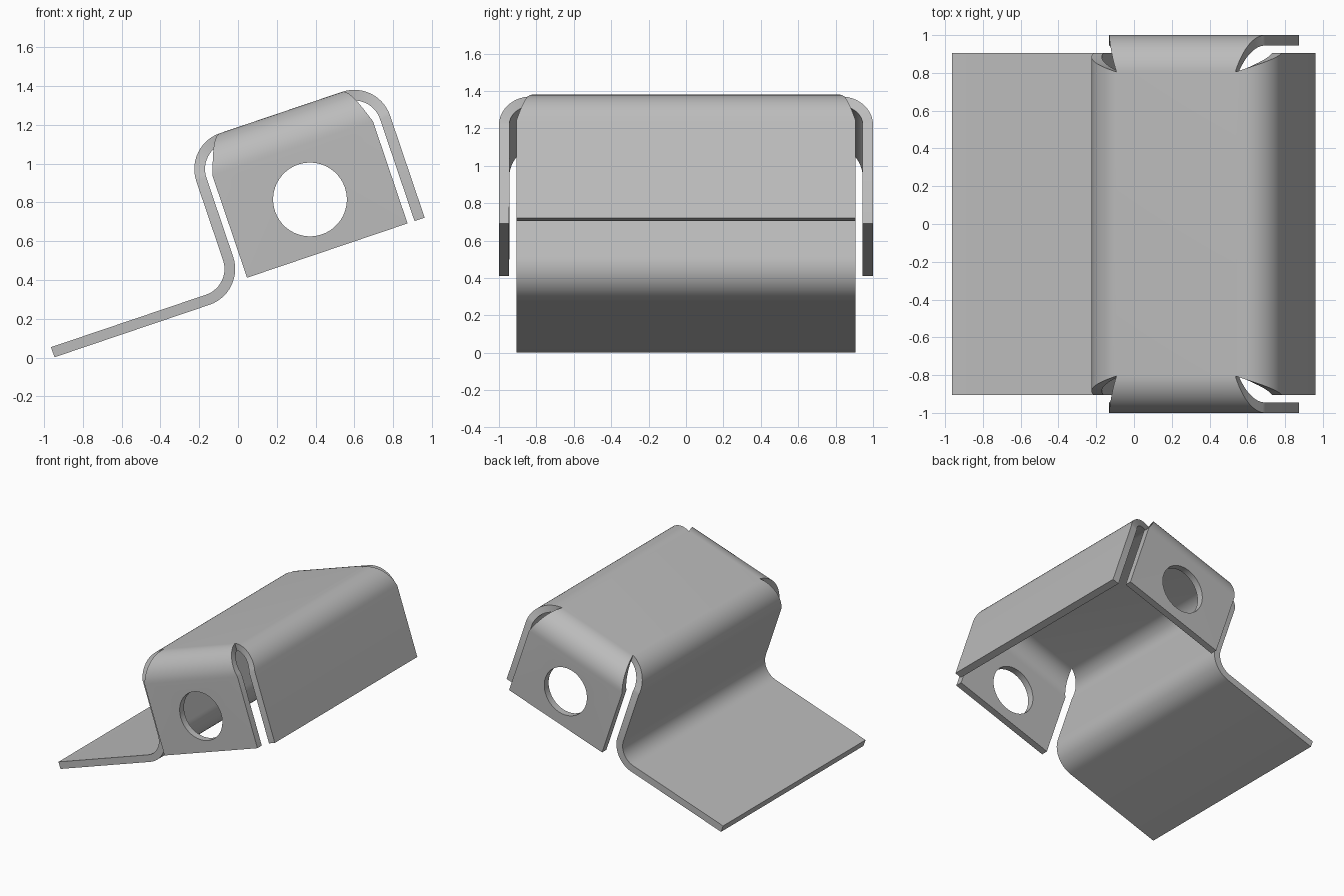
import bpy
import bmesh
from math import sin, cos, pi, radians
from mathutils import Matrix, Vector

if "Cube" in bpy.data.objects:
    bpy.data.objects.remove(bpy.data.objects["Cube"], do_unlink=True)

THICK = 0.055
R = 0.1675          # bend radius at mid thickness
STEPS = 14          # segments per bend
TILT = radians(18.7)

# Mid-surface layout, before tilting
FLANGE_Z, TOP_Z, END_Z = 0.3325, 1.0975, 0.375
FLANGE_X, BEND_L, BEND_R = -0.895, 0.283, 0.947
BEND_Z = TOP_Z - R
WIDE, NARROW = 0.905, 0.805      # half widths of walls and of the top panel
TAB_L, TAB_R = 0.176, 1.049      # side tab edges
HOLE_X, HOLE_Z, HOLE_R = 0.6125, 0.653, 0.19


def arc(cx, cz, start, end, w0, w1):
    """Bend rows (x, z, half width), the width easing along the bend."""
    rows = []
    for i in range(STEPS + 1):
        t = i / STEPS
        a = radians(start + (end - start) * t)
        rows.append((cx + R * cos(a), cz + R * sin(a), w0 + (w1 - w0) * t))
    return rows


def strip(rows):
    for a, b in zip(rows, rows[1:]):
        bm.faces.new((a[0], a[1], b[1], b[0]))


bm = bmesh.new()

# Main strip: flange, wall, top panel, back wall
left_wall_x = BEND_L - R
profile = [(FLANGE_X, FLANGE_Z, WIDE)]
profile += arc(left_wall_x - R, FLANGE_Z + R, -90, 0, WIDE, WIDE)
profile += arc(BEND_L, BEND_Z, 180, 90, WIDE, NARROW)
top_row = len(profile) - 1
profile += arc(BEND_R, BEND_Z, 90, 0, NARROW, WIDE)
profile += [(BEND_R + R, END_Z, WIDE)]
main = [(bm.verts.new((x, -w, z)), bm.verts.new((x, w, z))) for x, z, w in profile]
strip(main)

# Side tabs with tapered bends and round holes
for side, sign in enumerate((-1, 1)):
    rows = [(main[top_row][side], main[top_row + 1][side])]
    for i in range(1, STEPS + 1):
        t = i / STEPS
        y = sign * (NARROW + R * sin(t * pi / 2))
        z = BEND_Z + R * cos(t * pi / 2)
        rows.append((bm.verts.new((BEND_L + (TAB_L - BEND_L) * t, y, z)),
                     bm.verts.new((BEND_R + (TAB_R - BEND_R) * t, y, z))))
    strip(rows)
    y = sign * (NARROW + R)
    outline = [rows[-1][0], rows[-1][1],
               bm.verts.new((TAB_R, y, END_Z)), bm.verts.new((TAB_L, y, END_Z))]
    hole = [bm.verts.new((HOLE_X + HOLE_R * cos(2 * pi * k / 48), y,
                          HOLE_Z + HOLE_R * sin(2 * pi * k / 48))) for k in range(48)]
    edges = []
    for loop in (outline, hole):
        for a, b in zip(loop, loop[1:] + loop[:1]):
            edges.append(bm.edges.get((a, b)) or bm.edges.new((a, b)))
    bmesh.ops.triangle_fill(bm, edges=edges, use_beauty=True, normal=Vector((0, sign, 0)))

bmesh.ops.recalc_face_normals(bm, faces=bm.faces[:])
bm.transform(Matrix.Rotation(-TILT, 4, "Y"))
mesh = bpy.data.meshes.new("bent_bracket")
bm.to_mesh(mesh)
bm.free()

bracket = bpy.data.objects.new("bent_bracket", mesh)
bpy.context.collection.objects.link(bracket)

# Sheet thickness
solid = bracket.modifiers.new("thickness", "SOLIDIFY")
solid.thickness = THICK
solid.offset = 0
solid.use_even_offset = True

# Plain grey metal
grey = bpy.data.materials.new("plain grey")
grey.use_nodes = True
colour = (0.5, 0.5, 0.5, 1)
grey.diffuse_color = colour
grey.node_tree.nodes["Principled BSDF"].inputs["Base Color"].default_value = colour
mesh.materials.append(grey)

# Apply thickness, then smooth the bends and keep cut edges sharp
bpy.context.view_layer.objects.active = bracket
bracket.select_set(True)
bpy.ops.object.modifier_apply(modifier=solid.name)
bpy.ops.object.shade_smooth_by_angle(angle=radians(30))
